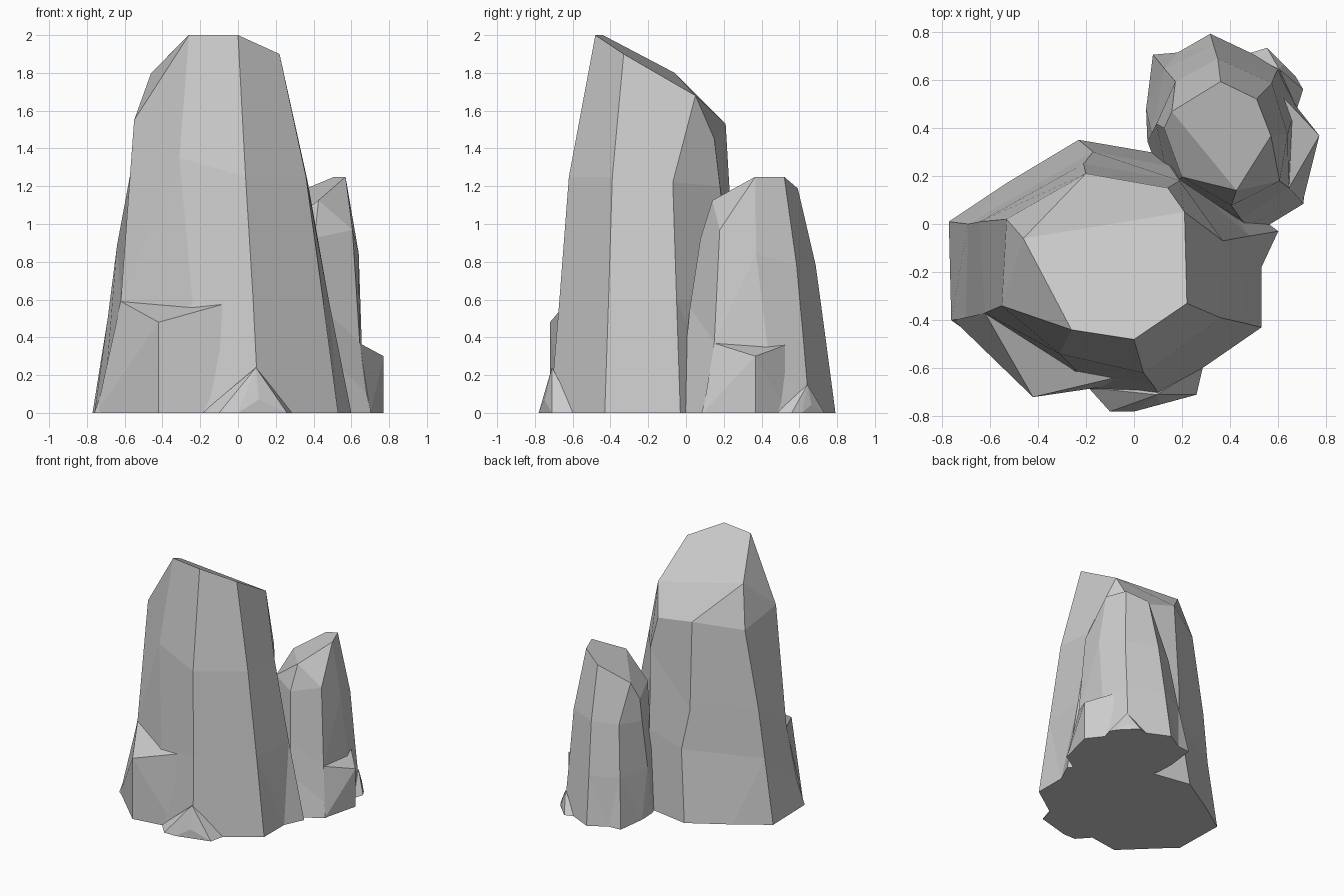
import bpy, bmesh, math

if "Cube" in bpy.data.objects:
    bpy.data.objects.remove(bpy.data.objects["Cube"])

# Vertical ridges of the rock, counter-clockwise: four (x, y, z) points each, top to base
RIDGES = [
    [(0, -.48, 2), (.04, -.62, 1.25), (.08, -.67, .6), (.11, -.72, 0)],
    [(.22, -.33, 1.9), (.36, -.39, 1.25), (.45, -.41, .6), (.53, -.43, 0)],
    [(.21, .05, 1.68), (.37, -.07, 1.22), (.48, -.05, .6), (.60, -.03, 0)],
    [(.14, .15, 1.45), (.19, .18, 1.2), (.15, .24, .6), (.12, .29, 0)],
    [(-.20, .21, 1.53), (-.21, .25, .85), (-.17, .30, .55), (-.23, .35, 0)],
    [(-.53, .02, 1.48), (-.64, .01, .89), (-.69, 0, .5), (-.77, .01, 0)],
    [(-.55, -.34, 1.55), (-.62, -.37, .6), (-.70, -.39, .17), (-.76, -.40, 0)],
    [(-.26, -.44, 2), (-.31, -.54, 1.35), (-.24, -.61, .58), (-.40, -.66, 0)],
]
# Extra foot points between neighbouring ridges
FEET = {1: (.53, -.18, 0), 2: (.31, .19, 0), 4: (-.53, .17, 0)}
PEAK = (-.46, -.06, 1.8)

# Chips clinging to the foot of the rock
LEDGE = [(-.62, -.37, .59), (-.08, -.64, .575), (-.42, -.72, .48), (-.42, -.72, 0),
         (-.75, -.40, 0), (-.08, -.67, 0), (-.3, -.4, 0)]
FOOT_CHIP = [(.095, -.71, .24), (.11, -.75, .07), (-.19, -.68, 0), (-.10, -.78, 0),
             (0, -.78, 0), (.26, -.71, 0), (.29, -.58, 0), (.1, -.55, 0)]


def finish(bm, name, scale, turn, loc):
    bmesh.ops.recalc_face_normals(bm, faces=bm.faces)
    mesh = bpy.data.meshes.new(name)
    bm.to_mesh(mesh)
    bm.free()
    ob = bpy.data.objects.new(name, mesh)
    bpy.context.collection.objects.link(ob)
    ob.scale = (scale,) * 3
    ob.rotation_euler.z = math.radians(turn)
    ob.location = loc


def column(name, *placement):
    bm = bmesh.new()
    cols = [[bm.verts.new(p) for p in ridge] for ridge in RIDGES]
    feet = {i: bm.verts.new(p) for i, p in FEET.items()}
    peak = bm.verts.new(PEAK)
    base = []
    # sides
    for i, a in enumerate(cols):
        b = cols[(i + 1) % len(cols)]
        for k in range(2):
            bm.faces.new((a[k], a[k + 1], b[k + 1], b[k]))
        base.append(a[3])
        if i in feet:
            f = feet[i]
            base.append(f)
            bm.faces.new((a[2], a[3], f))
            bm.faces.new((a[2], f, b[2]))
            bm.faces.new((b[2], f, b[3]))
        else:
            bm.faces.new((a[2], a[3], b[3], b[2]))
    bm.faces.new(base[::-1])
    # slanted crown
    t = [c[0] for c in cols]
    bm.faces.new((t[7], t[0], t[1], t[2], peak))
    bm.faces.new((t[2], t[3], t[4], peak))
    for i in (4, 5, 6):
        bm.faces.new((t[i], t[i + 1], peak))
    finish(bm, name, *placement)


def chip(name, points, *placement):
    bm = bmesh.new()
    for p in points:
        bm.verts.new(p)
    res = bmesh.ops.convex_hull(bm, input=bm.verts)
    loose = [v for v in bm.verts if not v.link_faces]
    bmesh.ops.delete(bm, geom=loose, context='VERTS')
    finish(bm, name, *placement)


# Tall rock, and a smaller turned copy behind it
for label, place in (("tall", (1, 0, (0, 0, 0))), ("short", (.625, 120, (.25, .37, 0)))):
    column(label + "_rock", *place)
    chip(label + "_rock_ledge", LEDGE, *place)
    chip(label + "_rock_foot_chip", FOOT_CHIP, *place)
